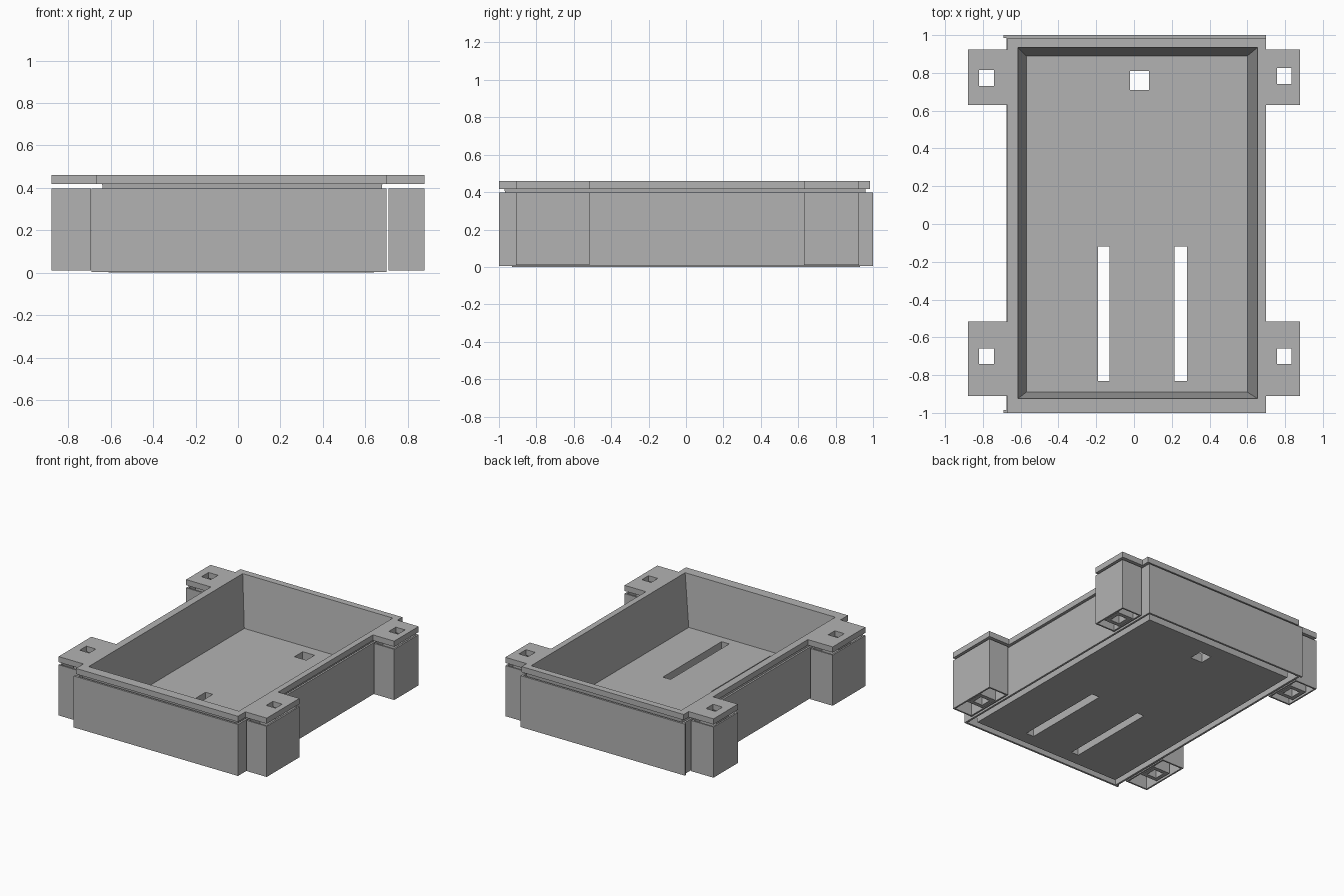
import bpy
import bmesh

old = bpy.data.objects.get("Cube")
if old:
    bpy.data.objects.remove(old)

GREY = (0.45, 0.45, 0.45, 1)
grey = bpy.data.materials.new("plain grey")
grey.use_nodes = True
grey.diffuse_color = GREY
grey.node_tree.nodes["Principled BSDF"].inputs["Base Color"].default_value = GREY


def finish(name, bm):
    bmesh.ops.recalc_face_normals(bm, faces=bm.faces)
    mesh = bpy.data.meshes.new(name)
    bm.to_mesh(mesh)
    bm.free()
    mesh.materials.append(grey)
    obj = bpy.data.objects.new(name, mesh)
    bpy.context.collection.objects.link(obj)
    return obj


def inside(x, y, rects):
    return any(x0 < x < x1 and y0 < y < y1 for x0, x1, y0, y1 in rects)


def slab(name, z0, z1, solids, holes=()):
    """Upright slab: union of rectangles (x0, x1, y0, y1) less the holes."""
    rects = list(solids) + list(holes)
    xs = sorted({v for r in rects for v in r[:2]})
    ys = sorted({v for r in rects for v in r[2:]})
    bm = bmesh.new()
    for xa, xb in zip(xs, xs[1:]):
        for ya, yb in zip(ys, ys[1:]):
            cx, cy = (xa + xb) / 2, (ya + yb) / 2
            if inside(cx, cy, solids) and not inside(cx, cy, holes):
                corners = ((xa, ya), (xb, ya), (xb, yb), (xa, yb))
                bm.faces.new([bm.verts.new((x, y, z0)) for x, y in corners])
    bmesh.ops.remove_doubles(bm, verts=bm.verts, dist=0.0001)
    top = bmesh.ops.extrude_face_region(bm, geom=bm.faces[:], use_keep_orig=True)
    lifted = [v for v in top["geom"] if isinstance(v, bmesh.types.BMVert)]
    bmesh.ops.translate(bm, verts=lifted, vec=(0, 0, z1 - z0))
    return finish(name, bm)


def grow(rect, d):
    x0, x1, y0, y1 = rect
    return (x0 - d, x1 + d, y0 - d, y1 + d)


def loft(name, rings):
    """Closed band through rectangular rings given as (rect, z)."""
    bm = bmesh.new()
    loops = []
    for (x0, x1, y0, y1), z in rings:
        corners = ((x0, y0), (x1, y0), (x1, y1), (x0, y1))
        loops.append([bm.verts.new((x, y, z)) for x, y in corners])
    for a, b in zip(loops, loops[1:] + loops[:1]):
        for i in range(4):
            j = (i + 1) % 4
            bm.faces.new((a[i], a[j], b[j], b[i]))
    return finish(name, bm)


TOP, FLANGE, SKIRT_TOP = 0.46, 0.417, 0.397
FLOOR = 0.07

# Tapered tray walls
floor_in = (-0.57, 0.60, -0.89, 0.89)
floor_out = (-0.61, 0.64, -0.93, 0.93)
mouth_in = (-0.615, 0.655, -0.925, 0.935)
mouth_out = (-0.64, 0.68, -0.97, 0.96)
loft("tray_walls", [(floor_out, 0), (mouth_out, FLANGE), (mouth_out, TOP),
                    (mouth_in, TOP), (floor_in, FLOOR), (floor_in, 0)])

# Tray floor with two slots and a square hole
slab("tray_floor", 0, FLOOR, [floor_in],
     [(-0.19, -0.13, -0.83, -0.12), (0.215, 0.28, -0.83, -0.12),
      (-0.02, 0.08, 0.71, 0.81)])

# Mounting tabs: (tab, screw hole, post)
mounts = {
    "back_right": ((-0.88, -0.67, 0.63, 0.925), (-0.82, -0.74, 0.73, 0.815)),
    "back_left": ((0.70, 0.88, 0.63, 0.925), (0.757, 0.835, 0.74, 0.825)),
    "front_right": ((-0.88, -0.67, -0.91, -0.515), (-0.82, -0.74, -0.74, -0.66)),
    "front_left": ((0.70, 0.88, -0.91, -0.515), (0.757, 0.835, -0.74, -0.66)),
}

# Top flange with its four tabs
slab("top_flange", FLANGE, TOP,
     [(-0.67, 0.70, -1, 0.985)] + [tab for tab, hole in mounts.values()],
     [mouth_out] + [hole for tab, hole in mounts.values()])

# Thin outer skirt with slightly wider end panels
slab("outer_skirt", 0.004, SKIRT_TOP,
     [(-0.675, 0.70, -1, 1), (-0.69, 0.70, -1, -0.985), (-0.69, 0.70, 0.985, 1)],
     [(-0.66, 0.685, -0.985, 0.985)])

# Hollow posts under the tabs, each with a screw tube
for place, (tab, hole) in mounts.items():
    x0, x1, y0, y1 = tab
    post = (x0, -0.692, y0, y1) if x0 < 0 else (0.71, x1, y0, y1)
    slab(place + "_post", 0.01, SKIRT_TOP, [post], [grow(post, -0.012)])
    slab(place + "_screw_tube", 0.01, SKIRT_TOP, [grow(hole, 0.03)], [hole])
